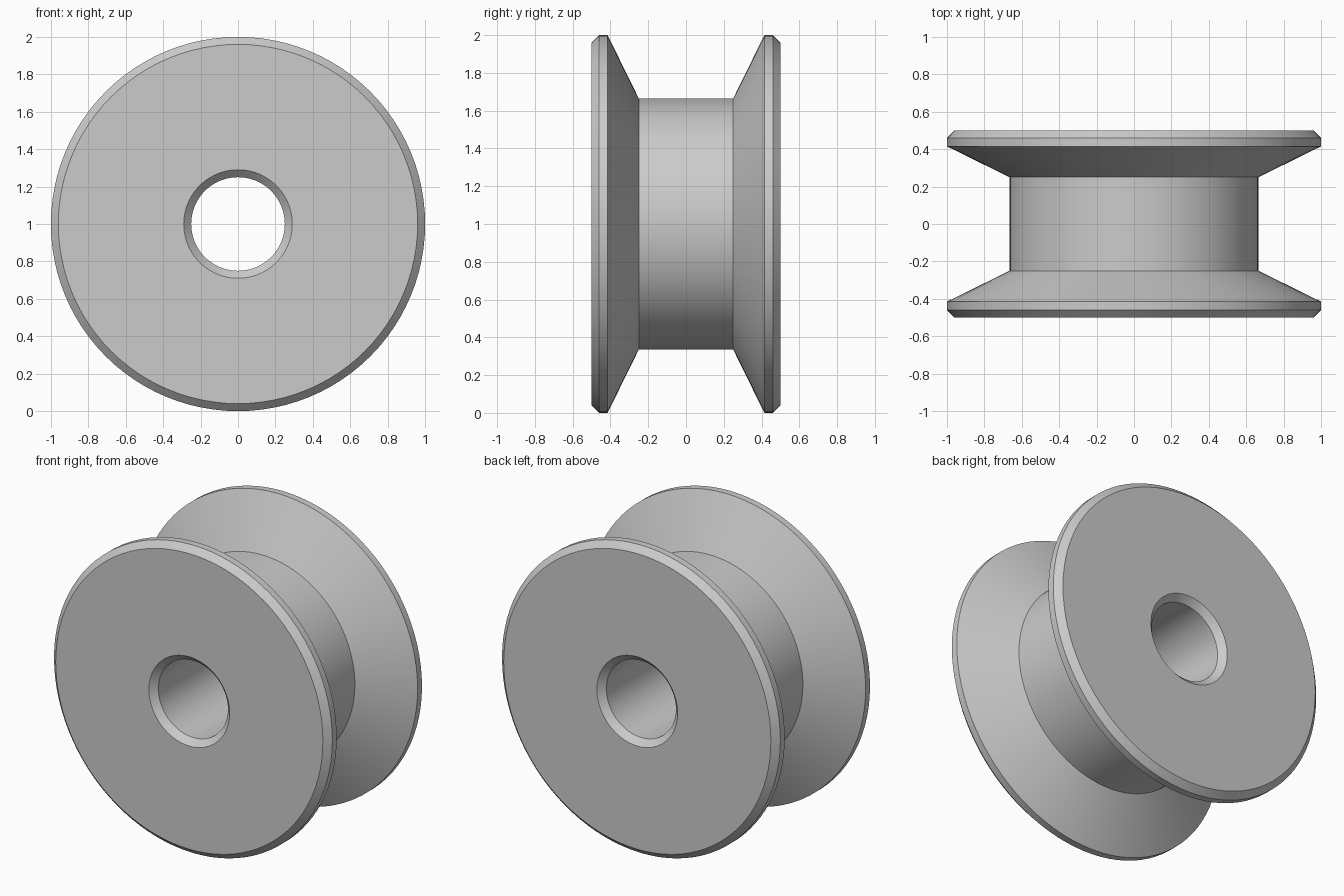
import bpy, bmesh, math
from mathutils import Vector, Matrix

cube = bpy.data.objects.get("Cube")
if cube:
    bpy.data.objects.remove(cube, do_unlink=True)

SEGMENTS = 96

# Single plain grey
grey = bpy.data.materials.new("plain_grey")
grey.use_nodes = True
colour = (0.6, 0.6, 0.6, 1)
grey.diffuse_color = colour
grey.node_tree.nodes["Principled BSDF"].inputs["Base Color"].default_value = colour

# Half section as (radius, y): bore, bore chamfer, flange face, rim chamfer, groove
half = [(0.25, 0.46), (0.29, 0.5), (0.96, 0.5), (1.0, 0.46), (1.0, 0.415), (0.665, 0.25)]
section = half + [(r, -y) for r, y in reversed(half)]

# Spin the closed section around the y axis
bm = bmesh.new()
verts = [bm.verts.new((r, y, 0)) for r, y in section]
edges = [bm.edges.new((verts[i - 1], verts[i])) for i in range(len(verts))]
bmesh.ops.spin(bm, geom=verts + edges, cent=(0, 0, 0), axis=(0, 1, 0),
               angle=math.tau, steps=SEGMENTS, use_merge=True)
bmesh.ops.remove_doubles(bm, verts=bm.verts, dist=0.0001)
bmesh.ops.recalc_face_normals(bm, faces=bm.faces)
bmesh.ops.translate(bm, verts=bm.verts, vec=(0, 0, 1))
mesh = bpy.data.meshes.new("grooved_roller")
bm.to_mesh(mesh)
bm.free()
mesh.materials.append(grey)

roller = bpy.data.objects.new("grooved_roller", mesh)
bpy.context.collection.objects.link(roller)

# Smooth round walls, crisp chamfer edges
bpy.ops.object.select_all(action="DESELECT")
roller.select_set(True)
bpy.context.view_layer.objects.active = roller
bpy.ops.object.shade_smooth_by_angle(angle=math.radians(20))
